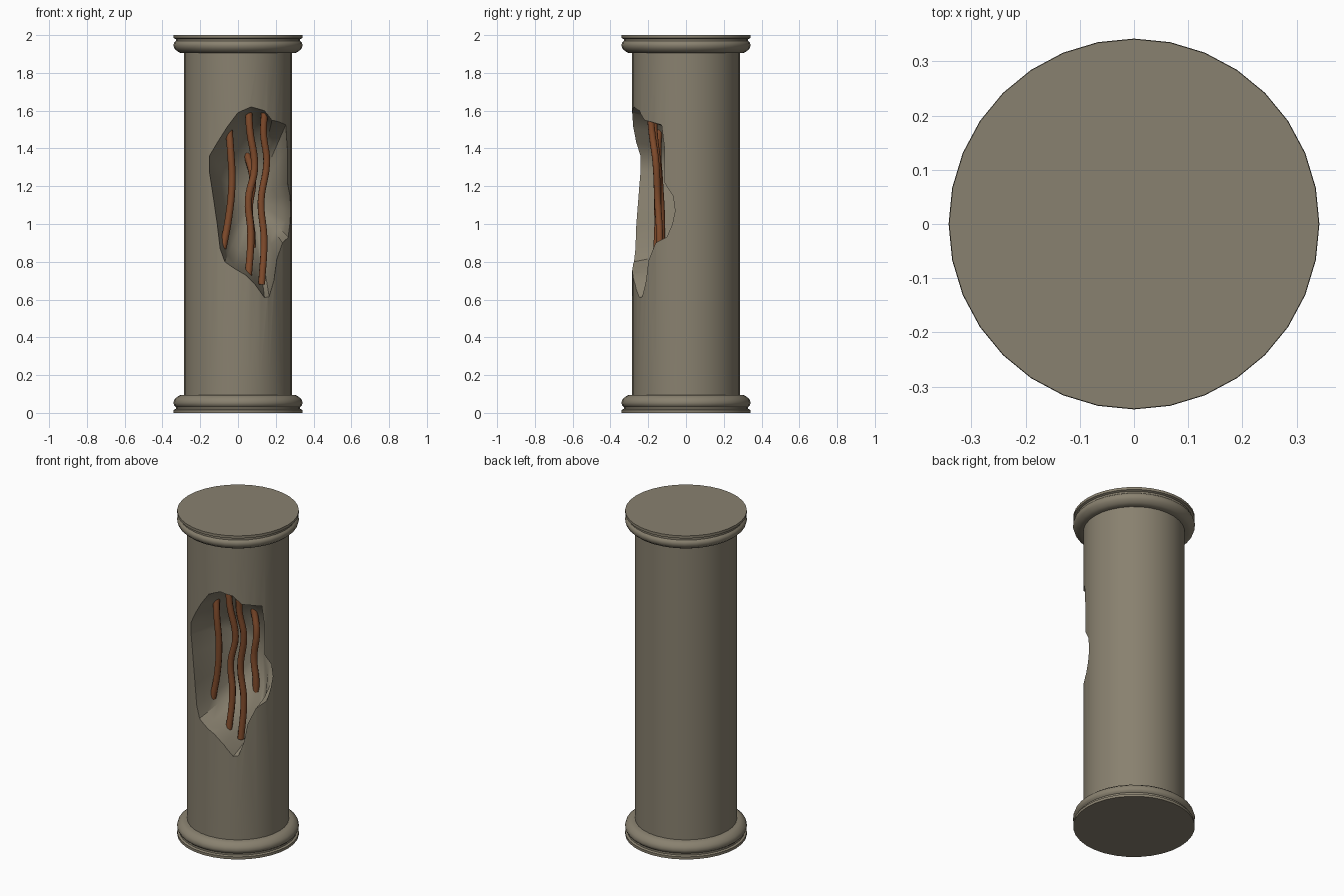
import bpy, bmesh, math

if "Cube" in bpy.data.objects:
    bpy.data.objects.remove(bpy.data.objects["Cube"])

R = 0.285          # shaft radius
SIDES = 32


def material(name, rgb):
    m = bpy.data.materials.new(name)
    m.diffuse_color = (*rgb, 1)
    m.use_nodes = True
    m.node_tree.nodes["Principled BSDF"].inputs["Base Color"].default_value = m.diffuse_color
    return m


stone = material("weathered stone", (0.25, 0.22, 0.16))
rust = material("rusty steel", (0.23, 0.075, 0.026))


def skin(name, rings, start=None, end=None):
    """Closed mesh from stacked rings; ends close to a point or an n-gon."""
    bm = bmesh.new()
    rows = [[bm.verts.new(p) for p in ring] for ring in rings]
    n = len(rows[0])
    for a, b in zip(rows, rows[1:]):
        for i in range(n):
            j = (i + 1) % n
            bm.faces.new((a[i], a[j], b[j], b[i]))
    for row, tip in ((rows[0], start), (rows[-1], end)):
        if tip is None:
            bm.faces.new(row)
        else:
            v = bm.verts.new(tip)
            for i in range(n):
                bm.faces.new((row[i], row[(i + 1) % n], v))
    bmesh.ops.recalc_face_normals(bm, faces=bm.faces)
    me = bpy.data.meshes.new(name)
    bm.to_mesh(me)
    bm.free()
    ob = bpy.data.objects.new(name, me)
    bpy.context.collection.objects.link(ob)
    return ob


def activate(ob):
    bpy.ops.object.select_all(action='DESELECT')
    ob.select_set(True)
    bpy.context.view_layer.objects.active = ob


# Column: moulded base, plain shaft, base profile mirrored at the top
base = [(0.341, 0), (0.341, 0.016), (0.329, 0.021), (0.329, 0.032), (0.338, 0.04),
        (0.342, 0.054), (0.336, 0.073), (0.318, 0.088), (0.306, 0.094), (R, 0.095)]
profile = base + [(r, 2 - z) for r, z in reversed(base)]
column = skin("column", [[(r * math.cos(2 * math.pi * i / SIDES),
                           r * math.sin(2 * math.pi * i / SIDES), z)
                          for i in range(SIDES)] for r, z in profile])
column.data.materials.append(stone)

# Broken hole: ragged rim on the shaft surface, tapering to a deep hollow
rim_xz = [(0.07, 1.62), (0.14, 1.60), (0.18, 1.55), (0.22, 1.54), (0.253, 1.525),
          (0.261, 1.40), (0.261, 1.22), (0.276, 1.15), (0.279, 1.07), (0.275, 1.0),
          (0.266, 0.93), (0.235, 0.90), (0.205, 0.81), (0.19, 0.70), (0.165, 0.615),
          (0.14, 0.61), (0.09, 0.68), (0.04, 0.73), (-0.02, 0.765), (-0.07, 0.80),
          (-0.095, 0.87), (-0.11, 1.0), (-0.135, 1.17), (-0.152, 1.28),
          (-0.152, 1.36), (-0.11, 1.43), (-0.06, 1.51), (0.0, 1.59)]
rim = [(x, -math.sqrt(R * R - x * x), z) for x, z in rim_xz]
CX, CZ, BACK = 0.08, 1.13, 0.10


def inner(k, t):
    return [(CX + (x - CX) * k, y + (BACK - y) * t, CZ + (z - CZ) * k) for x, y, z in rim]


outer = [(x * 1.3, y * 1.3, z) for x, y, z in rim]
cutter = skin("hole_cutter",
              [outer, rim, inner(0.96, 0.18), inner(0.89, 0.42), inner(0.74, 0.75), inner(0.42, 1)],
              start=(0.23, -0.58, CZ), end=(CX, 0.13, CZ))
cutter.data.materials.append(stone)
cutter.hide_render = True

activate(column)
mod = column.modifiers.new("broken hole", 'BOOLEAN')
mod.operation = 'DIFFERENCE'
mod.solver = 'EXACT'
mod.object = cutter
bpy.ops.object.modifier_apply(modifier=mod.name)
bpy.data.objects.remove(cutter)
activate(column)
bpy.ops.object.shade_smooth_by_angle(angle=math.radians(35))


# Bent reinforcing bars exposed inside the hole
def bar(name, pts):
    cu = bpy.data.curves.new(name, 'CURVE')
    cu.dimensions = '3D'
    cu.bevel_depth = 0.019
    cu.bevel_resolution = 2
    cu.resolution_u = 5
    cu.use_fill_caps = True
    sp = cu.splines.new('BEZIER')
    sp.bezier_points.add(len(pts) - 1)
    for bp, p in zip(sp.bezier_points, pts):
        bp.co = p
        bp.handle_left_type = bp.handle_right_type = 'AUTO'
    ob = bpy.data.objects.new(name, cu)
    bpy.context.collection.objects.link(ob)
    cu.materials.append(rust)
    activate(ob)
    bpy.ops.object.convert(target='MESH')
    bpy.ops.object.shade_smooth_by_angle(angle=math.radians(50))


bar("left_bar", [(-0.05, -0.14, 1.53), (-0.04, -0.15, 1.40), (-0.032, -0.14, 1.22),
                 (-0.05, -0.13, 1.03), (-0.08, -0.13, 0.87)])
bar("middle_bar", [(0.055, -0.17, 1.62), (0.062, -0.17, 1.50), (0.088, -0.15, 1.30),
                   (0.055, -0.15, 1.13), (0.068, -0.15, 0.95), (0.052, -0.17, 0.69)])
bar("right_bar", [(0.14, -0.19, 1.59), (0.135, -0.18, 1.48), (0.152, -0.16, 1.33),
                  (0.122, -0.15, 1.12), (0.138, -0.14, 0.92), (0.125, -0.15, 0.68)])
bar("rear_bar", [(0.02, 0.09, 1.46), (0.05, 0.085, 1.36), (0.078, 0.07, 1.24),
                 (0.06, 0.07, 1.08), (0.075, 0.07, 0.92), (0.06, 0.07, 0.75)])
